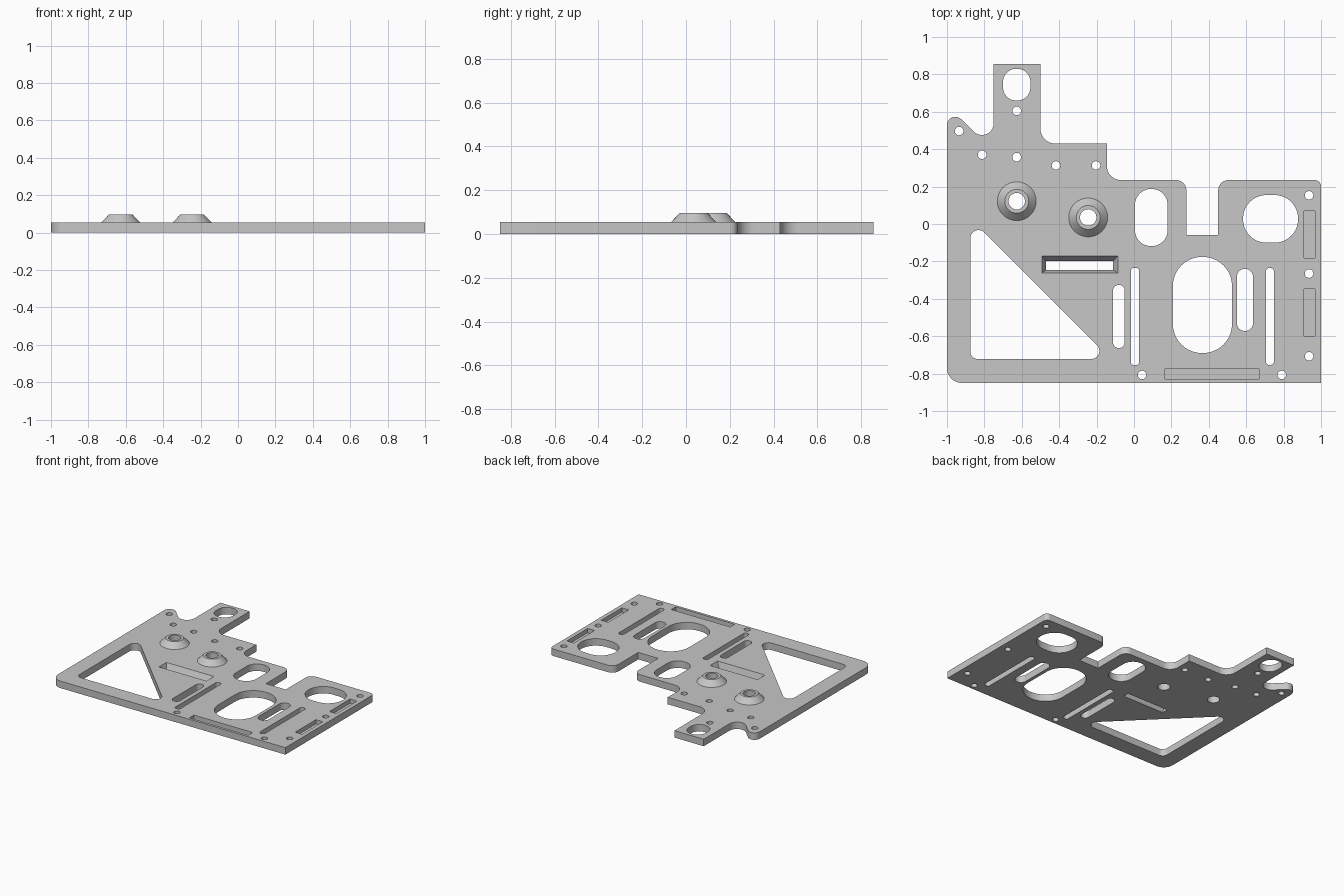
import bpy, bmesh
from math import cos, sin, pi, tan
from mathutils import Vector

if "Cube" in bpy.data.objects:
    bpy.data.objects.remove(bpy.data.objects["Cube"])

T = 0.054          # plate thickness
BOSS_TOP = 0.096
BORE = 0.044       # boss hole radius

metal = bpy.data.materials.new("plain grey")
metal.use_nodes = True
grey = (0.57, 0.57, 0.57, 1)
metal.diffuse_color = grey
metal.node_tree.nodes["Principled BSDF"].inputs["Base Color"].default_value = grey


def fillet(corners, steps=10):
    """Round each (x, y, radius) corner of a closed outline."""
    out = []
    for i, (x, y, r) in enumerate(corners):
        p = Vector((x, y))
        if not r:
            out.append(p)
            continue
        a = (Vector(corners[i - 1][:2]) - p).normalized()
        b = (Vector(corners[(i + 1) % len(corners)][:2]) - p).normalized()
        half = a.angle(b) / 2
        centre = p + (a + b).normalized() * (r / sin(half))
        start = (p + a * (r / tan(half)) - centre).normalized()
        end = (p + b * (r / tan(half)) - centre).normalized()
        sweep = pi - 2 * half
        for k in range(steps + 1):
            t = k / steps
            ray = start * sin((1 - t) * sweep) + end * sin(t * sweep)
            out.append(centre + ray * (r / sin(sweep)))
    return out


def rect(x0, x1, y0, y1, r=0):
    return fillet([(x0, y0, r), (x1, y0, r), (x1, y1, r), (x0, y1, r)])


def circle(x, y, r, n=32):
    return [Vector((x + r * cos(2 * pi * k / n), y + r * sin(2 * pi * k / n))) for k in range(n)]


def loft(bm, low, high, z0, z1):
    """Closed solid between two matching loops."""
    a = [bm.verts.new((p.x, p.y, z0)) for p in low]
    b = [bm.verts.new((p.x, p.y, z1)) for p in high]
    bm.faces.new(a[::-1])
    bm.faces.new(b)
    for i in range(len(a)):
        bm.faces.new((a[i - 1], a[i], b[i], b[i - 1]))


def finish(bm, name):
    mesh = bpy.data.meshes.new(name)
    bm.to_mesh(mesh)
    bm.free()
    mesh.materials.append(metal)
    obj = bpy.data.objects.new(name, mesh)
    bpy.context.collection.objects.link(obj)
    return obj


def smooth(obj):
    bpy.ops.object.select_all(action="DESELECT")
    obj.select_set(True)
    bpy.context.view_layer.objects.active = obj
    bpy.ops.object.shade_smooth_by_angle(angle=pi / 6)


# Plate outline, anticlockwise from the front left corner
outline = fillet([
    (-1, -0.85, 0.08), (1, -0.85, 0), (1, 0.235, 0.035),
    (0.45, 0.235, 0.055), (0.45, -0.06, 0), (0.28, -0.06, 0), (0.28, 0.235, 0.055),
    (-0.145, 0.235, 0.075), (-0.145, 0.43, 0), (-0.5, 0.43, 0.08),
    (-0.5, 0.855, 0), (-0.75, 0.855, 0), (-0.75, 0.387, 0.063), (-1, 0.637, 0.045),
])
bm = bmesh.new()
loft(bm, outline, outline, 0, T)
plate = finish(bm, "plate")

# Through openings
bosses = [(-0.627, 0.122), (-0.245, 0.035)]
screws = [(-0.627, 0.605), (-0.935, 0.497), (-0.812, 0.37), (-0.627, 0.357),
          (-0.417, 0.313), (-0.203, 0.313), (0.936, 0.153), (0.936, -0.265),
          (0.936, -0.707), (0.79, -0.807), (0.043, -0.807)]
openings = [circle(x, y, 0.023, 20) for x, y in screws]
openings += [circle(x, y, BORE) for x, y in bosses]
openings += [
    rect(-0.7, -0.554, 0.66, 0.83, 0.07),        # tab window
    rect(0.005, 0.18, -0.118, 0.187, 0.085),     # upper oval
    rect(0.583, 0.877, -0.1, 0.155, 0.125),      # right oval
    rect(0.208, 0.524, -0.69, -0.176, 0.155),    # large oval
    rect(-0.112, -0.05, -0.663, -0.326, 0.03),   # short slots
    rect(0.55, 0.636, -0.572, -0.24, 0.042),
    rect(-0.016, 0.027, -0.754, -0.235, 0.014),  # long slots
    rect(0.705, 0.748, -0.754, -0.235, 0.02),
    fillet([(-0.875, -0.722, 0.04), (-0.123, -0.722, 0.044), (-0.875, 0.03, 0.044)]),
]
bm = bmesh.new()
for loop in openings:
    loft(bm, loop, loop, -T, 2 * T)

# Blind pockets
for box in [(0.909, 0.968, -0.182, 0.07), (0.909, 0.968, -0.6, -0.347),
            (0.166, 0.668, -0.83, -0.775)]:
    loft(bm, rect(*box), rect(*box), T * 0.4, 2 * T)

# Funnel slot with sloped walls, extended past both faces
lower, upper = rect(-0.47, -0.112, -0.246, -0.198), rect(-0.492, -0.086, -0.262, -0.171)
slope = [u - l for l, u in zip(lower, upper)]
loft(bm, [l - s / 4 for l, s in zip(lower, slope)],
     [u + s / 4 for u, s in zip(upper, slope)], -T / 4, T * 1.25)
cutter = finish(bm, "opening_cutter")
cutter.hide_render = True

cut = plate.modifiers.new("openings", "BOOLEAN")
cut.operation = "DIFFERENCE"
cut.solver = "EXACT"
cut.object = cutter
bpy.context.view_layer.objects.active = plate
bpy.ops.object.modifier_apply(modifier=cut.name)
bpy.data.objects.remove(cutter)
smooth(plate)

# Conical bosses around the two bores
profile = [(0.104, T), (0.064, BOSS_TOP), (BORE, BOSS_TOP), (BORE, T)]
for side, (x, y) in zip(("outer", "inner"), bosses):
    bm = bmesh.new()
    rings = [[bm.verts.new((p.x, p.y, z)) for p in circle(x, y, r)] for r, z in profile]
    for a, b in zip(rings, rings[1:]):
        for i in range(len(a)):
            bm.faces.new((a[i - 1], a[i], b[i], b[i - 1]))
    boss = finish(bm, side + "_boss")
    smooth(boss)
